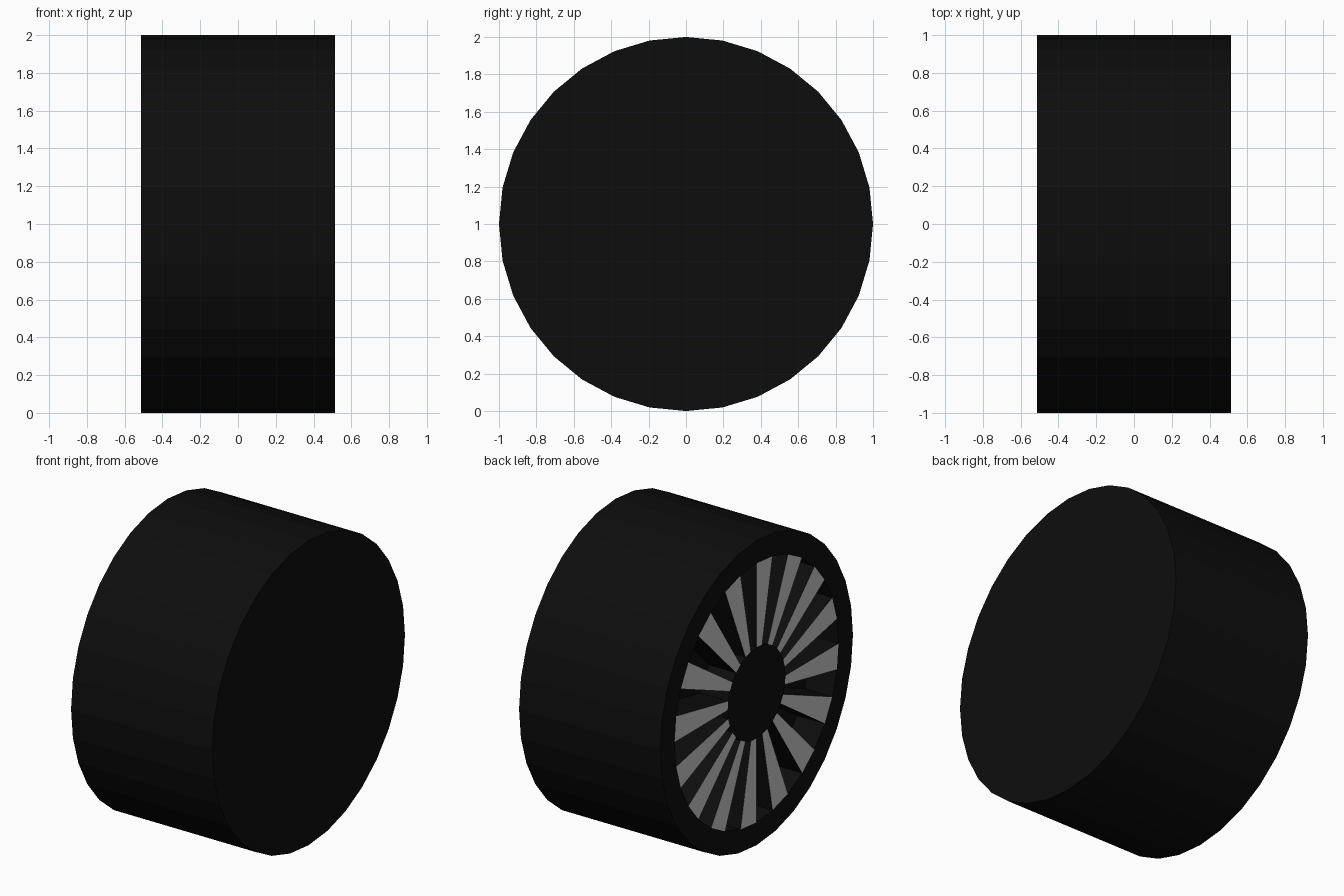
import bpy, bmesh
from math import cos, sin, pi

if "Cube" in bpy.data.objects:
    bpy.data.objects.remove(bpy.data.objects["Cube"])

N, HALF, DEPTH = 32, 0.5125, 0.2
R_TYRE, R_RIM, R_HUB = 1.0, 0.85, 0.30


def material(name, v):
    m = bpy.data.materials.new(name)
    m.diffuse_color = (v, v, v, 1)
    m.use_nodes = True
    m.node_tree.nodes["Principled BSDF"].inputs["Base Color"].default_value = m.diffuse_color
    return m


def ring(bm, r, x):
    return [bm.verts.new((x, -r * cos(2 * pi * i / N), 1 + r * sin(2 * pi * i / N)))
            for i in range(N)]


# wheel body: closed inner side, tread, outer ring, spokes and flat hub
bm = bmesh.new()
inner = ring(bm, R_TYRE, HALF)
outer = ring(bm, R_TYRE, -HALF)
rim = ring(bm, R_RIM, -HALF)
hub = ring(bm, R_HUB, -HALF)
bm.faces.new(inner)
bm.faces.new(hub)
gaps = []
for i in range(N):
    j = (i + 1) % N
    bm.faces.new((inner[i], inner[j], outer[j], outer[i]))
    bm.faces.new((outer[i], outer[j], rim[j], rim[i]))
    sector = (rim[i], rim[j], hub[j], hub[i])
    if i % 2:
        bm.faces.new(sector).material_index = 1
    else:
        gaps.append(sector)

# pockets: every other sector pushed into the wheel
for top in gaps:
    low = [bm.verts.new((v.co.x + DEPTH, v.co.y, v.co.z)) for v in top]
    bm.faces.new(low)
    for k in range(4):
        n = (k + 1) % 4
        bm.faces.new((top[k], top[n], low[n], low[k]))

bmesh.ops.recalc_face_normals(bm, faces=bm.faces)
me = bpy.data.meshes.new("wheel")
bm.to_mesh(me)
bm.free()
me.materials.append(material("black_rubber", 0.004))
me.materials.append(material("grey_metal", 0.64))
wheel = bpy.data.objects.new("wheel", me)
bpy.context.collection.objects.link(wheel)
